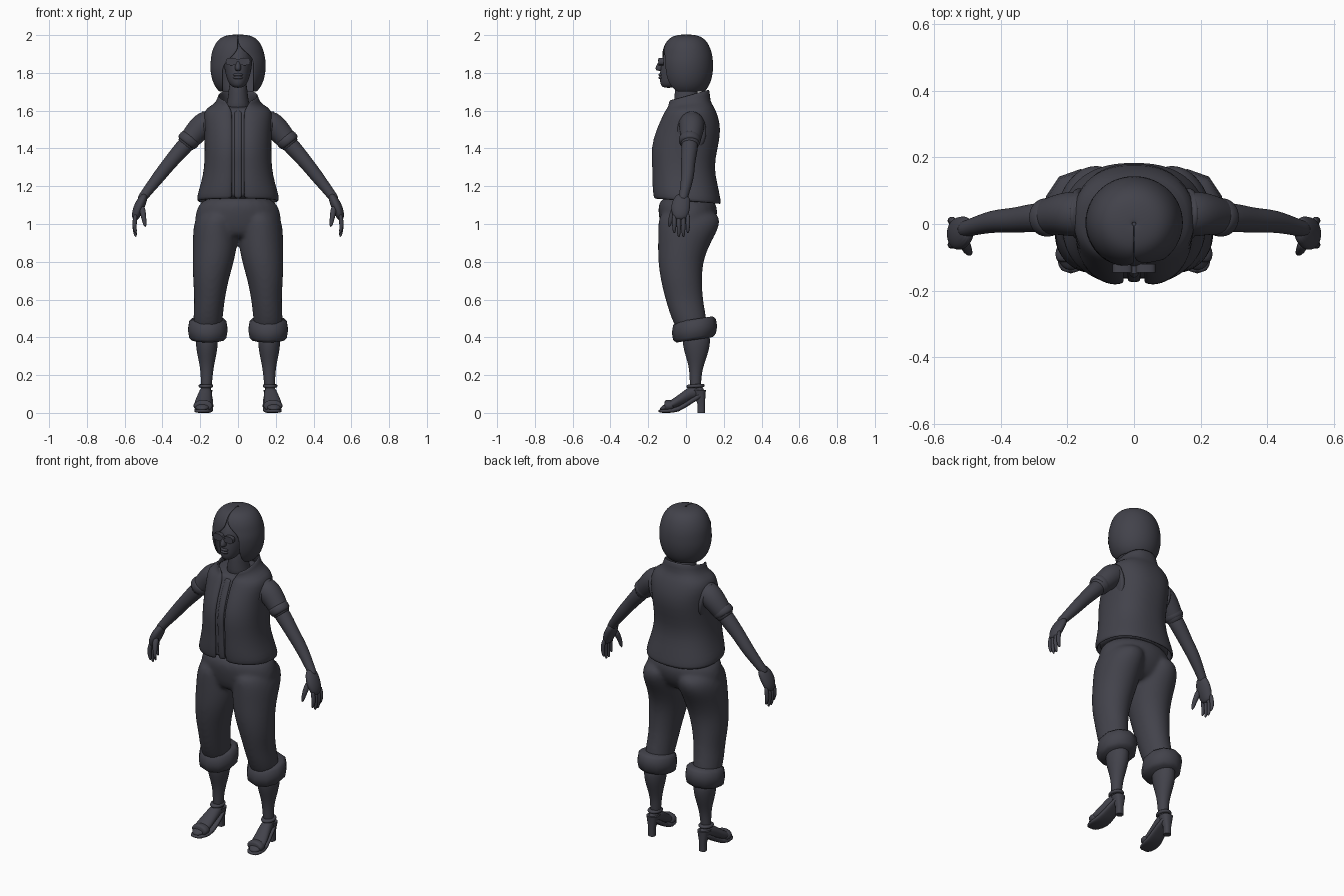
import bpy, bmesh, math
from mathutils import Vector

cube = bpy.data.objects.get("Cube")
if cube:
    bpy.data.objects.remove(cube)

slate = bpy.data.materials.new("dark_slate")
slate.use_nodes = True
slate.diffuse_color = (0.055, 0.055, 0.07, 1)
slate.node_tree.nodes["Principled BSDF"].inputs["Base Color"].default_value = slate.diffuse_color


def level(z, half_width, front, back, centre=0, tilt=0):
    """Oval section lying flat, optionally rising towards the back."""
    middle, depth = (front + back) / 2, (back - front) / 2
    return (Vector((centre, middle, z + tilt * middle)),
            Vector((half_width, 0, 0)), Vector((0, depth, tilt * depth)))


def upright(y, centre, half_width, bottom, top):
    """Oval section standing across the y axis."""
    return (Vector((centre, y, (bottom + top) / 2)),
            Vector((half_width, 0, 0)), Vector((0, 0, (top - bottom) / 2)))


def limb(path, flatness=1):
    """Oval sections square to a path of (x, y, z, radius)."""
    points = [Vector(step[:3]) for step in path]
    last = len(points) - 1
    sections = []
    for i, point in enumerate(points):
        along = points[min(i + 1, last)] - points[max(i - 1, 0)]
        across = Vector((0, 1, 0)).cross(along).normalized()
        radius = path[i][3]
        sections.append((point, across * radius,
                         across.cross(along).normalized() * radius * flatness))
    return sections


def band(section, axis):
    """Rolled band around a section, with a half-round profile along the axis."""
    centre, a, b = section
    sections = []
    for k in range(5):
        angle = k * math.pi / 4
        scale = 0.8 + 0.2 * math.sin(angle)
        sections.append((centre - Vector(axis) * math.cos(angle), a * scale, b * scale))
    return sections


def mirrored(sections):
    across = Vector((-1, 1, 1))
    return [tuple(v * across for v in section) for section in sections]


def signed_power(value, power):
    return math.copysign(abs(value) ** power, value)


def loft(name, stacks, sides=20, power=1, gaps=None, dent=0, smooth=2, thickness=0, blend=False):
    """Skin stacks of oval sections; gaps leave the front open."""
    bm = bmesh.new()
    for sections in stacks:
        rows = []
        for k, (centre, a, b) in enumerate(sections):
            start, end, count = 0, 2 * math.pi, sides
            if gaps:
                left, right = [math.asin(min(1, gap / a.length)) for gap in gaps[k]]
                start, end, count = left, end - right, sides + 1
            row = []
            for i in range(count):
                angle = start + (end - start) * i / sides
                point = (centre + a * signed_power(math.sin(angle), power)
                         - b * signed_power(math.cos(angle), power))
                if math.cos(angle) > 0:
                    point.y += dent * math.exp(-(point.x / 0.04) ** 2)
                row.append(bm.verts.new(point))
            rows.append(row)
        for lower, upper in zip(rows, rows[1:]):
            for i in range(sides):
                j = (i + 1) % len(lower)
                bm.faces.new((lower[i], lower[j], upper[j], upper[i]))
        if not gaps:
            bm.faces.new(rows[0])
            bm.faces.new(rows[-1])
    bmesh.ops.recalc_face_normals(bm, faces=bm.faces)
    mesh = bpy.data.meshes.new(name)
    bm.to_mesh(mesh)
    bm.free()
    mesh.materials.append(slate)
    mesh.shade_smooth()
    if not smooth:
        mesh.set_sharp_from_angle(angle=math.radians(50))
    part = bpy.data.objects.new(name, mesh)
    bpy.context.collection.objects.link(part)
    if thickness:
        shell = part.modifiers.new("thickness", 'SOLIDIFY')
        shell.thickness, shell.offset = thickness, 0
    if smooth:
        rounding = part.modifiers.new("rounding", 'SUBSURF')
        rounding.levels = rounding.render_levels = smooth
    if blend:
        merge = part.modifiers.new("merge", 'REMESH')
        merge.mode, merge.voxel_size, merge.use_smooth_shade = 'VOXEL', 0.011, True
        relax = part.modifiers.new("relax", 'SMOOTH')
        relax.factor, relax.iterations = 0.5, 6


def pair(name, sections, **options):
    loft("left_" + name, [sections], **options)
    loft("right_" + name, [mirrored(sections)], **options)


# Head, neck and face
loft("head", [[level(1.72, .02, -.12, -.07), level(1.74, .05, -.14, 0),
               level(1.8, .07, -.14, .07), level(1.88, .08, -.13, .09),
               level(1.96, .06, -.09, .07)]])
loft("neck", [[level(1.58, .08, -.07, .1), level(1.66, .05, -.06, .06),
               level(1.78, .05, -.06, .06)]])
loft("nose", [[level(1.87, .01, -.14, -.12), level(1.82, .02, -.17, -.11),
               level(1.81, .01, -.15, -.12)]], sides=12)
for name, z in (("upper_lip", 1.79), ("lower_lip", 1.775)):
    loft(name, [[level(z + step * .01, .03 - .01 * abs(step), -.15 + .01 * abs(step), -.11)
                 for step in (-1, 0, 1)]], sides=12)
pair("lens", [upright(y, .035, .03, 1.84, 1.88) for y in (-.12, -.145)], power=.7, smooth=0)
loft("glasses_bridge", [[upright(y, 0, .015, 1.86, 1.87) for y in (-.12, -.148)]], smooth=0)

# Bobbed hair, open around the face with a side-swept fringe
hair, hair_gaps = [], []
for k in range(11):
    angle = .5 + (math.pi - .501) * k / 10
    spread = math.sin(angle) ** .6
    z = 1.84 - .16 * math.cos(angle)
    hair.append(level(z, .143 * spread, -.132 * spread, .14 * spread))
    hair_gaps.append([min(.08, max(0, (limit - z) * 1.3)) for limit in (1.94, 1.91)])
loft("hair", [hair], sides=32, gaps=hair_gaps, thickness=.01)

# Vest with stand-up collar, split down the front and wider at the neck
profile = ((1.12, .21, -.17, .18), (1.15, .21, -.175, .175), (1.21, .19, -.18, .16),
           (1.3, .17, -.18, .14), (1.4, .17, -.19, .16), (1.5, .17, -.16, .18),
           (1.58, .18, -.12, .16), (1.61, .16, -.11, .14), (1.63, .11, -.1, .12),
           (1.68, .1, -.11, .12))
vest, vest_gaps = [], []
for row in profile:
    z = row[0]
    vest.append(level(*row, tilt=-.08 if z < 1.2 else max(0, z - 1.58) * 2.8))
    vest_gaps.append([.022 + max(0, z - 1.6) * .5] * 2)
loft("vest", [vest], sides=40, power=.85, gaps=vest_gaps, dent=.022, thickness=.014, smooth=1)

# Shirt and zip strip, following the vest from inside
loft("shirt", [[(c, a * .93, b * .93) for c, a, b in vest[:-1]]], power=.85, dent=.01)
loft("zip_strip", [[(c - b + Vector((0, .025, 0)), Vector((.02, 0, 0)), Vector((0, .015, 0)))
                    for c, a, b in vest[:-2]]], sides=12, power=.6)

# Armhole rims, short sleeves and their turned bands
armhole = Vector((.165, .03, 1.49)), Vector((.02, 0, .11)), Vector((0, .08, 0))
pair("armhole_rim", band(armhole, (.015, 0, 0)), smooth=1)
sleeve = limb([(.12, .03, 1.55, .06), (.18, .03, 1.53, .07), (.22, .03, 1.49, .063),
               (.27, .02, 1.43, .052), (.29, .02, 1.41, .045)])
pair("sleeve", sleeve)
pair("sleeve_band", band(limb([(.26, .02, 1.445, .06), (.28, .02, 1.42, .06)])[0],
                         (.018, 0, -.02)), smooth=1)

# Arms, palms, fingers and thumbs
pair("arm", limb([(.24, .02, 1.46, .045), (.3, .02, 1.395, .044), (.36, .01, 1.325, .037),
                  (.42, .01, 1.25, .035), (.49, -.01, 1.16, .025), (.52, -.02, 1.12, .025)]))
pair("palm", limb([(.49, -.01, 1.16, .02), (.52, -.03, 1.1, .03),
                   (.54, -.03, 1.05, .025), (.545, -.03, 1.02, .015)], flatness=1.8))
for k, name in enumerate(("little", "ring", "middle", "index")):
    y, tip = .01 - .024 * k, .92 + .02 * abs(k - 1.5)
    pair(name + "_finger", limb([(.54, y, 1.06, .012), (.55, y, 1, .013),
                                 (.545, y, tip + .02, .01), (.54, y, tip, .005)]),
         sides=10, smooth=1)
pair("thumb", limb([(.51, -.05, 1.1, .02), (.5, -.08, 1.04, .015), (.49, -.09, .98, .008)]),
     sides=10, smooth=1)

# Trousers: hips and both legs blended into one skin
leg = [level(.4, .07, -.03, .12, .16), level(.5, .08, -.08, .11, .16),
       level(.6, .08, -.11, .09, .15), level(.7, .095, -.135, .085, .145),
       level(.8, .11, -.15, .09, .13), level(.9, .12, -.15, .13, .12),
       level(1, .12, -.15, .19, .12), level(1.08, .1, -.14, .17, .1)]
hips = [level(.92, .15, -.1, .08), level(.96, .23, -.13, .13),
        level(1.05, .235, -.15, .18), level(1.16, .19, -.15, .15)]
loft("trousers", [leg, mirrored(leg), hips], blend=True)

# Rolled trouser cuffs and calves
pair("trouser_cuff", band(level(.435, .11, -.075, .165, .16, tilt=.15), (0, 0, .055)),
     sides=10, smooth=0)
pair("calf", [level(.1, .03, .02, .08, .17), level(.2, .03, .02, .08, .165),
              level(.27, .042, .01, .1, .165), level(.35, .06, -.02, .13, .165),
              level(.44, .06, -.02, .13, .165)])

# High-heeled shoes: foot, sole, heel and straps
pair("foot", [upright(-.14, .19, .02, .01, .03), upright(-.09, .19, .05, .01, .06),
              upright(-.02, .18, .04, .04, .11), upright(.03, .17, .035, .07, .15),
              upright(.1, .17, .02, .09, .14)])
pair("shoe_sole", [upright(-.15, .19, .03, 0, .02), upright(-.1, .185, .05, 0, .02),
                   upright(-.04, .18, .05, 0, .03), upright(.03, .17, .04, .05, .08),
                   upright(.1, .17, .03, .09, .12)], power=.6, smooth=1)
pair("shoe_heel", [level(0, .02, .06, .1, .17), level(.05, .02, .06, .1, .17),
                   level(.12, .035, .03, .105, .17)], power=.75, smooth=0)
pair("ankle_strap", band(level(.14, .04, 0, .1, .17, tilt=.05), (0, 0, .01)), smooth=1)
pair("toe_strap", band(upright(-.09, .185, .052, .005, .07), (0, .025, 0)), smooth=1)
